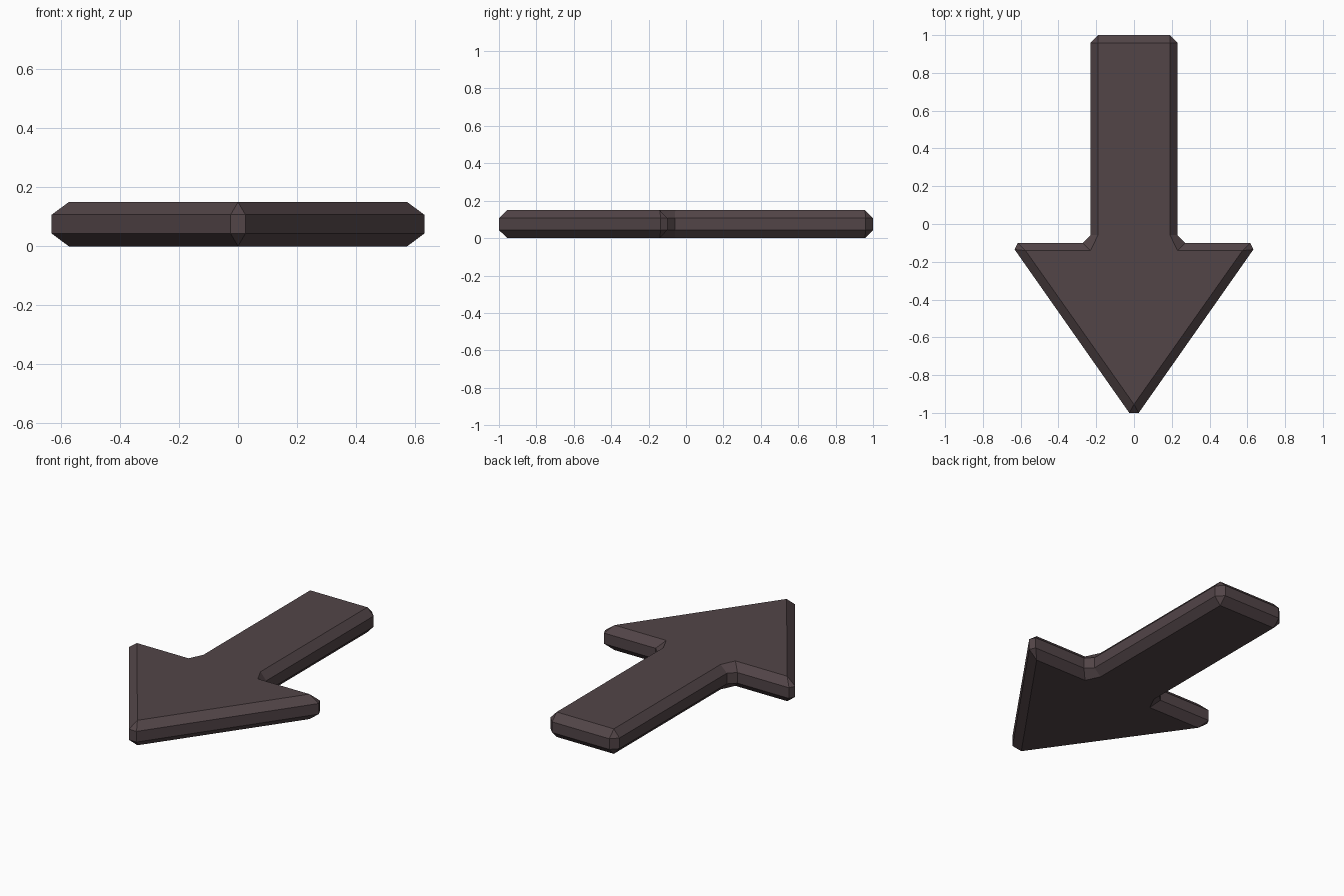
import bpy, bmesh

if "Cube" in bpy.data.objects:
    bpy.data.objects.remove(bpy.data.objects["Cube"])

mat = bpy.data.materials.new("dark_plum_brown")
mat.diffuse_color = (0.085, 0.059, 0.064, 1)
mat.use_nodes = True
mat.node_tree.nodes["Principled BSDF"].inputs["Base Color"].default_value = mat.diffuse_color

# Half outline, tail to tip: (side wall x, y) paired with (flat cap x, y)
half = [
    ((0.19, 1.00), (0.19, 0.957)),      # tail corner
    ((0.23, 0.96), (0.19, 0.957)),
    ((0.23, -0.06), (0.19, -0.057)),    # inner corner of shaft and head
    ((0.272, -0.10), (0.23, -0.141)),
    ((0.615, -0.10), (0.574, -0.141)),  # barb
    ((0.632, -0.135), (0.574, -0.141)),
    ((0.025, -1.00), (0.0, -0.955)),    # tip
]
outline = half + [((-a[0], a[1]), (-b[0], b[1])) for a, b in reversed(half)]

# Stack four rings: bottom cap, lower wall, upper wall, top cap
bm = bmesh.new()
rings = []
for kind, z in ((1, 0.0), (0, 0.043), (0, 0.107), (1, 0.15)):
    rings.append([bm.verts.new((*p[kind], z)) for p in outline])
n = len(outline)
for lo, hi in zip(rings, rings[1:]):
    for i in range(n):
        j = (i + 1) % n
        bm.faces.new((lo[i], lo[j], hi[j], hi[i]))
bm.faces.new(rings[0])
bm.faces.new(rings[-1])
bmesh.ops.remove_doubles(bm, verts=bm.verts, dist=0.0005)
bmesh.ops.recalc_face_normals(bm, faces=bm.faces)

# Arrow object
mesh = bpy.data.meshes.new("arrow")
bm.to_mesh(mesh)
bm.free()
mesh.materials.append(mat)
bpy.context.collection.objects.link(bpy.data.objects.new("arrow", mesh))
